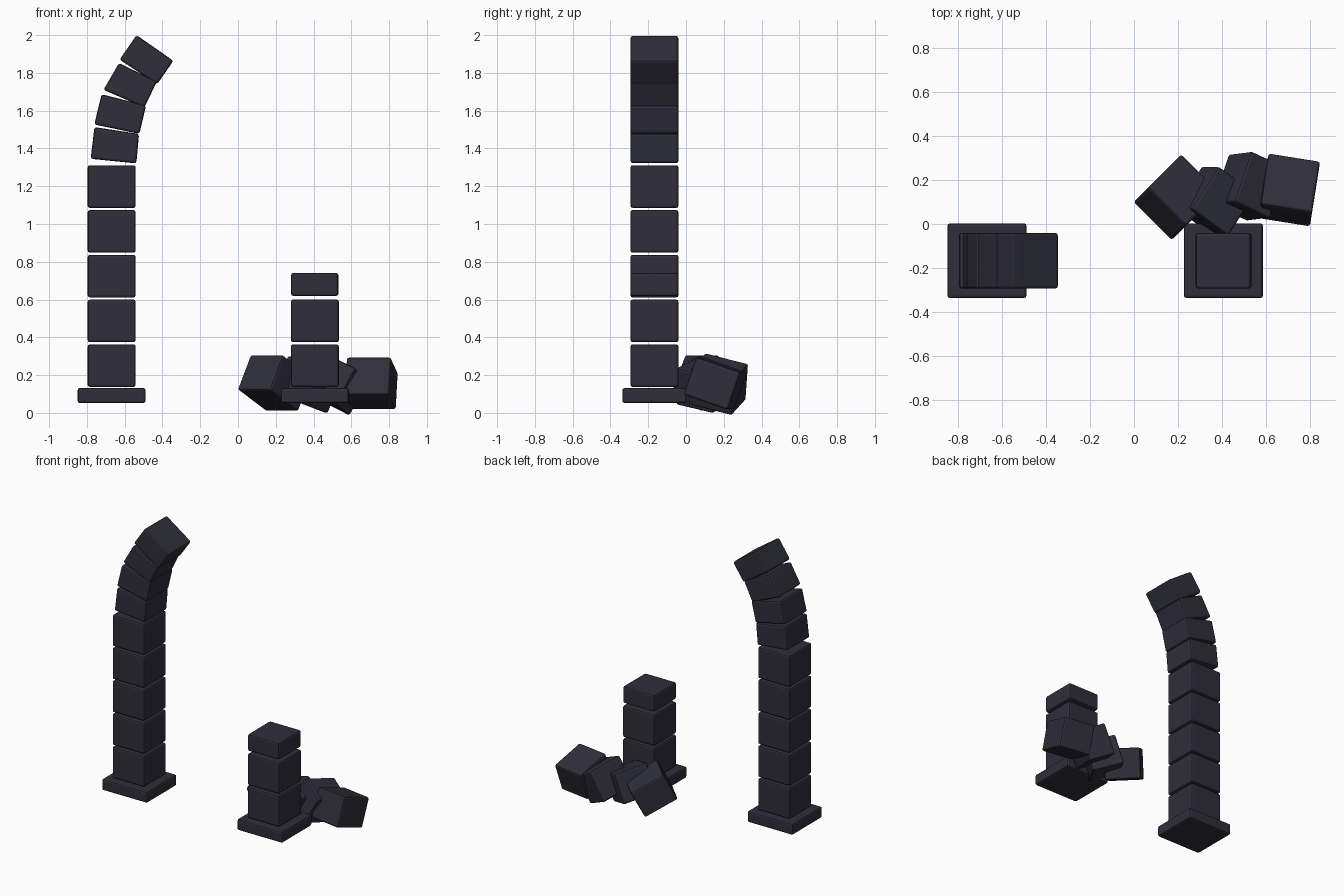
import bpy, bmesh
from math import radians
from mathutils import Euler, Matrix

cube = bpy.data.objects.get("Cube")
if cube:
    bpy.data.objects.remove(cube)

stone = bpy.data.materials.new("dark_slate")
stone.use_nodes = True
color = (0.028, 0.027, 0.043, 1)
stone.diffuse_color = color
stone.node_tree.nodes["Principled BSDF"].inputs["Base Color"].default_value = color

PILLAR_Y = -0.167
SIDE = 0.254


def finish(name, bm, bevel):
    """Turn a bmesh into a softly chamfered stone."""
    bmesh.ops.recalc_face_normals(bm, faces=bm.faces)
    bmesh.ops.bevel(bm, geom=bm.edges[:], offset=bevel, segments=2,
                    profile=0.5, affect='EDGES')
    mesh = bpy.data.meshes.new(name)
    bm.to_mesh(mesh)
    bm.free()
    mesh.materials.append(stone)
    obj = bpy.data.objects.new(name, mesh)
    bpy.context.collection.objects.link(obj)
    return obj


def block(name, center, size, turn=(0, 0, 0), bevel=0.012):
    bm = bmesh.new()
    bmesh.ops.create_cube(bm, size=1, matrix=Matrix.Diagonal((*size, 1)))
    obj = finish(name, bm, bevel)
    obj.location = center
    obj.rotation_euler = Euler([radians(a) for a in turn])
    return obj


def wedge(name, profile):
    """Extrude a four-point x/z outline through the pillar depth."""
    bm = bmesh.new()
    front = bm.faces.new([bm.verts.new((x, PILLAR_Y - SIDE / 2, z)) for x, z in profile])
    back = bmesh.ops.extrude_face_region(bm, geom=[front])["geom"]
    verts = [v for v in back if isinstance(v, bmesh.types.BMVert)]
    bmesh.ops.translate(bm, verts=verts, vec=(0, SIDE, 0))
    return finish(name, bm, 0.012)


# Two footings with stacked square blocks
for side, x, count in (("right", -0.669, 5), ("left", 0.407, 2)):
    block(f"{side}_pillar_footing", (x, PILLAR_Y, 0.092), (0.36, 0.34, 0.08))
    for i in range(count):
        block(f"{side}_pillar_block_{i + 1}", (x, PILLAR_Y, 0.25 + i * 0.237),
              (SIDE, SIDE, 0.226))

# Broken half block on the short pillar
block("left_pillar_cap", (0.406, PILLAR_Y, 0.68), (0.25, SIDE, 0.122))

# Start of the arch on the tall pillar
arch = (
    ((-0.78, 1.345), (-0.538, 1.321), (-0.524, 1.477), (-0.76, 1.513)),
    ((-0.761, 1.527), (-0.522, 1.477), (-0.487, 1.627), (-0.722, 1.687)),
    ((-0.712, 1.71), (-0.496, 1.617), (-0.429, 1.754), (-0.63, 1.852)),
    ((-0.627, 1.87), (-0.428, 1.74), (-0.342, 1.864), (-0.537, 2.0)),
)
for i, profile in enumerate(arch):
    wedge(f"arch_stone_{i + 1}", profile)

# Fallen arch stones behind the short pillar
fallen = (
    ((0.193, 0.122, 0.158), (0.245, 0.245, 0.21), (-28, 0, -45)),
    ((0.37, 0.105, 0.15), (0.22, 0.235, 0.21), (-12, 18, -36)),
    ((0.525, 0.172, 0.152), (0.2, 0.25, 0.22), (-15, 25, -25)),
    ((0.706, 0.155, 0.156), (0.238, 0.25, 0.21), (-19, 0, -9)),
)
for i, (center, size, turn) in enumerate(fallen):
    block(f"fallen_stone_{i + 1}", center, size, turn)
